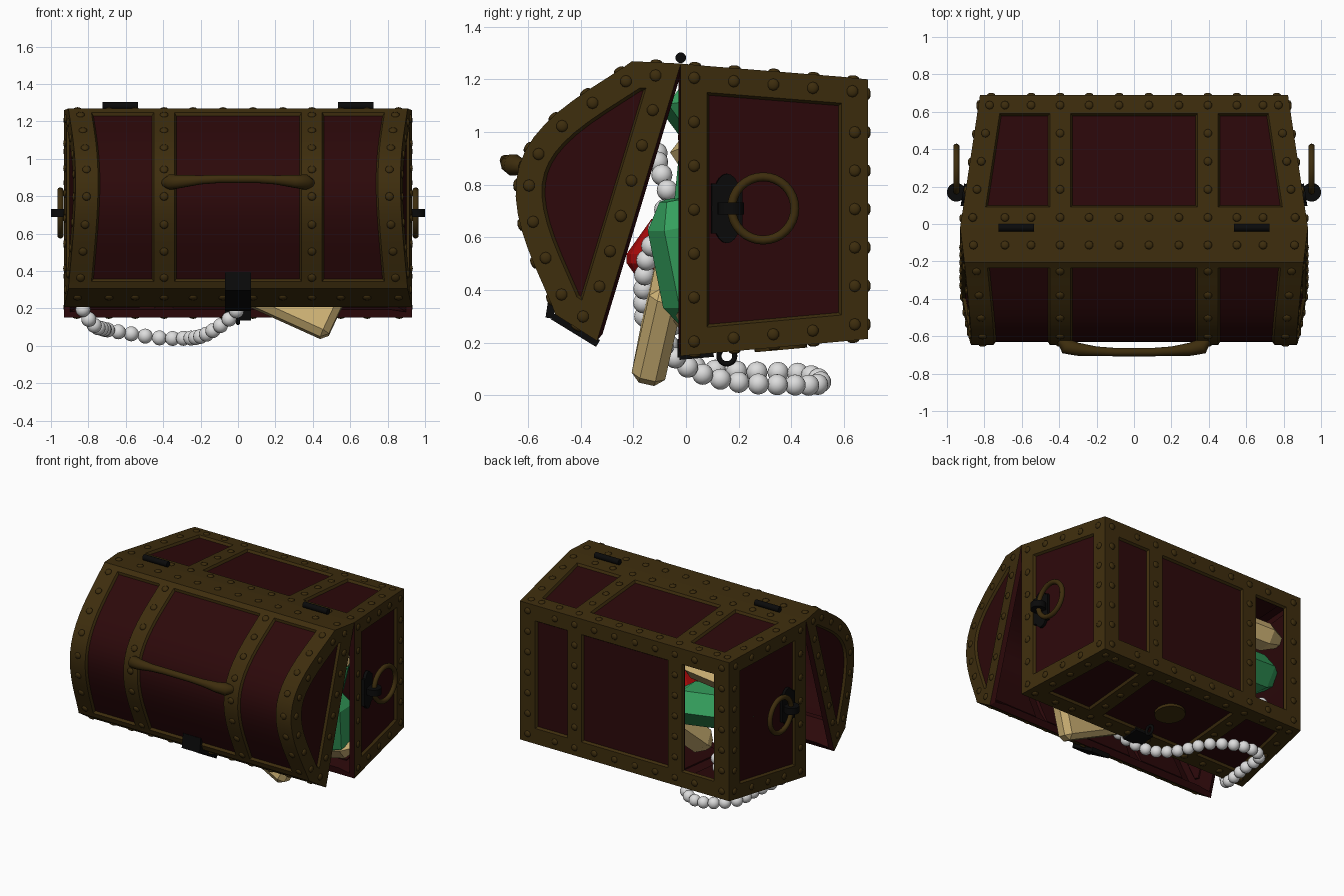
import bpy, bmesh, math
from mathutils import Vector, Matrix

if "Cube" in bpy.data.objects:
    bpy.data.objects.remove(bpy.data.objects["Cube"])

def mat(name, r, g, b):
    m = bpy.data.materials.new(name)
    m.diffuse_color = (r, g, b, 1)
    m.use_nodes = True
    m.node_tree.nodes["Principled BSDF"].inputs["Base Color"].default_value = m.diffuse_color
    return m

BROWN = mat("bronze_brown", .047, .026, .004)
RED = mat("dark_red_wood", .025, .0025, .003)
BLACK = mat("black_iron", .003, .003, .003)
GREEN = mat("green_gem", .035, .35, .11)
TAN = mat("pale_gold_gem", .62, .45, .18)
RUBY = mat("red_gem", .40, .003, .003)
PEARL = mat("pearl_white", .72, .72, .72)

def finish(ob, smooth):
    bpy.ops.object.select_all(action='DESELECT')
    ob.select_set(True)
    bpy.context.view_layer.objects.active = ob
    for m in list(ob.modifiers):
        bpy.ops.object.modifier_apply(modifier=m.name)
    if smooth:
        bpy.ops.object.shade_smooth_by_angle(angle=math.radians(smooth))

def add(name, bm, *mats, smooth=None, wall=0):
    me = bpy.data.meshes.new(name)
    bm.to_mesh(me)
    bm.free()
    ob = bpy.data.objects.new(name, me)
    bpy.context.collection.objects.link(ob)
    for m in mats:
        me.materials.append(m)
    if wall:
        s = ob.modifiers.new("wall", 'SOLIDIFY')
        s.thickness, s.offset = wall, -1
        s.material_offset = s.material_offset_rim = 1
    finish(ob, smooth)

def box(name, M, size, m, bevel=0):
    bm = bmesh.new()
    bmesh.ops.create_cube(bm, size=1, matrix=Matrix.Diagonal((*size, 1)))
    if bevel:
        bmesh.ops.bevel(bm, geom=bm.edges[:], offset=bevel, segments=1, affect='EDGES')
    bm.transform(M)
    add(name, bm, m)

def at(x, y, z, rx=0, rz=0):
    return Matrix.Translation((x, y, z)) @ Matrix.Rotation(rz, 4, 'Z') @ Matrix.Rotation(rx, 4, 'X')

def cyl(name, loc, r, h, m, rot, scale=(1, 1, 1)):
    bm = bmesh.new()
    M = Matrix.Translation(loc) @ rot @ Matrix.Diagonal((*scale, 1))
    bmesh.ops.create_cone(bm, cap_ends=True, segments=24, radius1=r, radius2=r, depth=h, matrix=M)
    add(name, bm, m, smooth=40)

def torus(name, loc, R, r, m):
    bpy.ops.mesh.primitive_torus_add(location=loc, rotation=(0, math.pi / 2, 0), major_radius=R, minor_radius=r,
                                     major_segments=32, minor_segments=10)
    ob = bpy.context.object
    ob.name = name
    ob.data.materials.append(m)
    finish(ob, 60)

# chest shells: a yz profile swept over x stations, with sunken red panels
X = [-.93, -.81, -.45, -.34, .34, .45, .81, .93]

def at_x(s, hw):
    return s if abs(s) < .5 else math.copysign(abs(s) - (.93 - hw), s)

def shell(name, prof, red_rows, half, hole=None):
    bm = bmesh.new()
    g = [[bm.verts.new((at_x(s, half(*p)), *p)) for p in prof] for s in X]
    red = []
    for i in range(7):
        for j in range(len(prof) - 1):
            f = bm.faces.new((g[i][j], g[i + 1][j], g[i + 1][j + 1], g[i][j + 1]))
            if i in (1, 3, 5) and j in red_rows:
                red.append(f)
    caps = [bm.faces.new(g[0]), bm.faces.new(g[-1])]
    bmesh.ops.recalc_face_normals(bm, faces=bm.faces[:])
    caps[1].normal_update()
    if caps[1].normal.x < 0:
        bmesh.ops.reverse_faces(bm, faces=bm.faces[:])
    bm.normal_update()
    for c in caps:
        bmesh.ops.inset_region(bm, faces=[c], thickness=.10, use_even_offset=True, use_boundary=True)
    red += caps
    bmesh.ops.inset_region(bm, faces=red, thickness=.010, depth=-.016, use_even_offset=True)
    for f in red:
        f.material_index = 1
    if hole:
        bmesh.ops.delete(bm, geom=[f for f in red if hole(f.calc_center_median())], context='FACES')
    add(name, bm, BROWN, RED, smooth=25, wall=.045)

body_half = lambda y, z: .93 - .15 * (y + .02)
body = [(-.02, 1.26), (.09, 1.25), (.59, 1.21), (.69, 1.20), (.69, 1.09), (.69, .325),
        (.69, .215), (.59, .205), (.09, .16), (-.02, .15)]
# one back panel is missing
shell("chest_body", body, (1, 4, 7), body_half, lambda c: c.y > .6 and -.8 < c.x < -.4)

def L(u, v):  # lid coordinates: u along the opening from the hinge, v outward
    return (-.02 - .289 * u - .957 * v, 1.26 - .957 * u + .289 * v)

lid_half = lambda y, z: .93 - .13 * (-.957 * (y + .02) + .289 * (z - 1.26))
arch = [L(1.05 - 1.005 * t, .18 + .295 * math.sin(math.pi * t) ** 1.08)
        for t in [0] + [.03 + .94 * k / 16 for k in range(17)] + [1]]
lid = [L(1.10, 0)] + arch + [L(0, 0)]
shell("chest_lid", lid, range(2, 18), lid_half)

# rivets along every band
def sample(pts, gap, margin=.055):
    pts = [Vector(p) for p in pts]
    lens = [(b - a).length for a, b in zip(pts, pts[1:])]
    total = sum(lens) - 2 * margin
    n = max(1, round(total / gap))
    for k in range(n + 1):
        d = margin + total * k / n if total > .12 else sum(lens) / 2
        for a, b, l in zip(pts, pts[1:], lens):
            if d <= l + 1e-6:
                t = (b - a) / l
                yield a + t * d, Vector((-t.y, t.x))
                break
            d -= l
        if total <= .12:
            return

def rivets(name, walls, half, rails, gap, margin):
    bm = bmesh.new()
    done = []
    def rivet(p, n):
        p, n = Vector(p), Vector(n)
        if any((p - q).length < .075 and n.dot(m) > .8 for q, m in done):
            return
        done.append((p, n))
        M = Matrix.Translation(p) @ n.to_track_quat('Z', 'Y').to_matrix().to_4x4()
        bmesh.ops.create_uvsphere(bm, u_segments=10, v_segments=6, radius=1,
                                  matrix=M @ Matrix.Diagonal((.023, .023, .011, 1)))
    for w, m in zip(walls, margin):
        for p, n in sample(w, gap, m):
            q = p - n * .05
            for s in (-1, 1):
                rivet((s * half(*q), *q), (s, 0, 0))
                if w is not walls[-1]:
                    rivet((s * .395, *p), (0, *n))
                    rivet((s * (half(*p) - .06), *p), (0, *n))
    for p, n in rails:
        for x in (.08, .24, .55, .69):
            rivet((x, *p), (0, *n))
            rivet((-x, *p), (0, *n))
    add(name, bm, BROWN, smooth=60)

bw = [[body[0], body[3]], [body[3], body[6]], [body[6], body[9]], [body[9], body[0]]]
rails = [r for w in bw[:3] for r in (list(sample(w, .15))[0], list(sample(w, .15))[-1])]
rivets("body_rivets", bw, body_half, rails, .155, (.055,) * 4)
lw = [lid[:2], arch, lid[-2:], [lid[-1], lid[0]]]
rails = [next(sample(lw[0], .17)), next(sample(lw[2], .17))]
rivets("lid_rivets", lw, lid_half, rails, .15, (.055, .06, .055, .2))

# hinges, side rings and their brackets
RY = Matrix.Rotation(math.pi / 2, 4, 'Y')
for s in (-1, 1):
    cyl("hinge", (s * .63, -.02, 1.282), .02, .19, BLACK, RY)
    tilt = Matrix.Rotation(s * .15, 4, 'Z')
    cyl("ring_plate", (s * .908, .155, .71), 1, .02, BLACK, tilt @ RY, (.132, .06, 1))
    box("ring_plate_middle", at(s * .908, .155, .71, rz=s * .15), (.02, .118, .19), BLACK)
    cyl("ring_bracket", (s * .95, .17, .71), .05, .045, BLACK, Matrix())
    torus("side_ring", (s * .95, .293, .71), .12, .017, BROWN)

# lock: strap on the lid lip, strap, staple and plate on the body
box("lid_strap", at(0, *L(1.083, .09), rx=-.55), (.14, .20, .03), BLACK)
box("lid_strap_top", at(0, *L(1.02, .205), rx=-.15), (.14, .03, .10), BLACK)
box("body_strap", at(0, .04, .152, rx=.09), (.14, .13, .022), BLACK)
box("body_strap_edge", at(0, -.022, .18), (.14, .02, .07), BLACK)
cyl("lock_plate", (0, .36, .183), .10, .02, BROWN, Matrix.Rotation(.09, 4, 'X'))
torus("lock_staple", (0, .155, .15), .03, .01, BLACK)

# lid handle
cu = bpy.data.curves.new("lid_handle", 'CURVE')
cu.dimensions, cu.bevel_depth, cu.bevel_resolution, cu.use_fill_caps = '3D', .025, 3, True
side = [(.39, -.62, .87, 1), (.36, -.655, .875, 1.7), (.30, -.67, .879, 1.4), (.2, -.68, .887, 1), (.1, -.685, .892, .9)]
pts = [(-x, y, z, r) for x, y, z, r in side] + side[::-1]
sp = cu.splines.new('POLY')
sp.points.add(len(pts) - 1)
for q, (x, y, z, r) in zip(sp.points, pts):
    q.co, q.radius = (x, y, z, 1), r
sp.use_smooth = True
bpy.context.collection.objects.link(bpy.data.objects.new("lid_handle", cu))
cu.materials.append(BROWN)

# faceted gems: a prism with cut ends
def gem(name, loc, axis, half, r, m, n=6, flat=.8, tip=.45, belt=.6):
    bm = bmesh.new()
    rings = [[bm.verts.new((rr * r * math.cos(2 * math.pi * k / n), flat * rr * r * math.sin(2 * math.pi * k / n), h * half))
              for k in range(n)] for h, rr in ((-1, tip), (-belt, 1), (belt, 1), (1, tip))]
    for a, b in zip(rings, rings[1:]):
        for k in range(n):
            bm.faces.new((a[k], a[(k + 1) % n], b[(k + 1) % n], b[k]))
    bm.faces.new(rings[0][::-1])
    bm.faces.new(rings[-1])
    bm.transform(Matrix.Translation(loc) @ Vector(axis).to_track_quat('Z', 'Y').to_matrix().to_4x4())
    add(name, bm, m)

# flat gold gem slipping out over the front edge
a = Vector((-.91, .08, .41)).normalized()
b = Vector((.41, .20, .88))
b = (b - a * b.dot(a)).normalized()
R = Matrix((a, b, a.cross(b))).transposed().to_4x4()
box("spilled_gold_gem", Matrix.Translation((.30, -.09, .32)) @ R, (.56, .40, .13), TAN, bevel=.035)

gem("green_gem_right", (.74, .0, .50), (.1, -.2, 1), .25, .14, GREEN)
gem("green_gem_top", (.64, .04, 1.09), (1, .1, .15), .18, .12, GREEN)
gem("green_gem_left", (-.68, .08, .33), (1, .2, .1), .18, .12, GREEN)
gem("green_gem_back", (-.52, .40, .70), (1, .1, -.1), .32, .17, GREEN)
gem("green_gem_inner", (.1, .35, .45), (.5, .5, .4), .26, .15, GREEN)
gem("green_gem_side", (.72, .06, .80), (.2, .1, 1), .16, .11, GREEN)
gem("gold_gem_back", (-.55, .46, .97), (1, -.1, .05), .26, .11, TAN)
gem("gold_gem_inner", (-.2, .30, .42), (.3, .6, .6), .22, .13, TAN)
gem("gold_gem_upper", (.66, .06, .90), (.9, -.2, .2), .18, .10, TAN)
gem("gold_gem_right", (.72, .06, .30), (1, .1, .2), .15, .10, TAN)
gem("red_gem", (.12, -.10, .52), (0, 0, 1), .15, .125, RUBY, n=12, flat=1, tip=.25, belt=.12)
gem("red_gem_upper", (.62, .06, .98), (1, 0, .1), .14, .09, RUBY, n=10, flat=1)

# pearl necklace spilling out and lying under the chest
ctrl = [Vector(p) for p in (
    (.05, -.06, .95), (.18, -.11, .92), (.28, -.10, .86), (.36, -.07, .76), (.36, -.11, .62), (.28, -.15, .51),
    (.15, -.16, .38), (.04, -.15, .28), (-.02, -.07, .17), (-.12, .04, .09), (-.2, .2, .05), (-.28, .40, .04),
    (-.42, .50, .042), (-.58, .50, .065), (-.70, .42, .085), (-.72, .25, .09), (-.77, .03, .11), (-.83, -.07, .2),
    (-.80, -.02, .29), (-.76, .15, .28), (-.68, .35, .28), (-.62, .5, .32), (-.62, .54, .42), (-.6, .5, .5))]
dense = []
for a, b, c, d in zip(ctrl, ctrl[1:], ctrl[2:], ctrl[3:]):
    for k in range(30):
        t = k / 30
        dense.append(.5 * (2 * b + (c - a) * t + (2 * a - 5 * b + 4 * c - d) * t * t + (3 * b - a - 3 * c + d) * t ** 3))
bm, last = bmesh.new(), None
for p in dense:
    if last is None or (p - last).length > .074:
        bmesh.ops.create_uvsphere(bm, u_segments=16, v_segments=10, radius=.04, matrix=Matrix.Translation(p))
        last = p
add("pearl_necklace", bm, PEARL, smooth=60)
